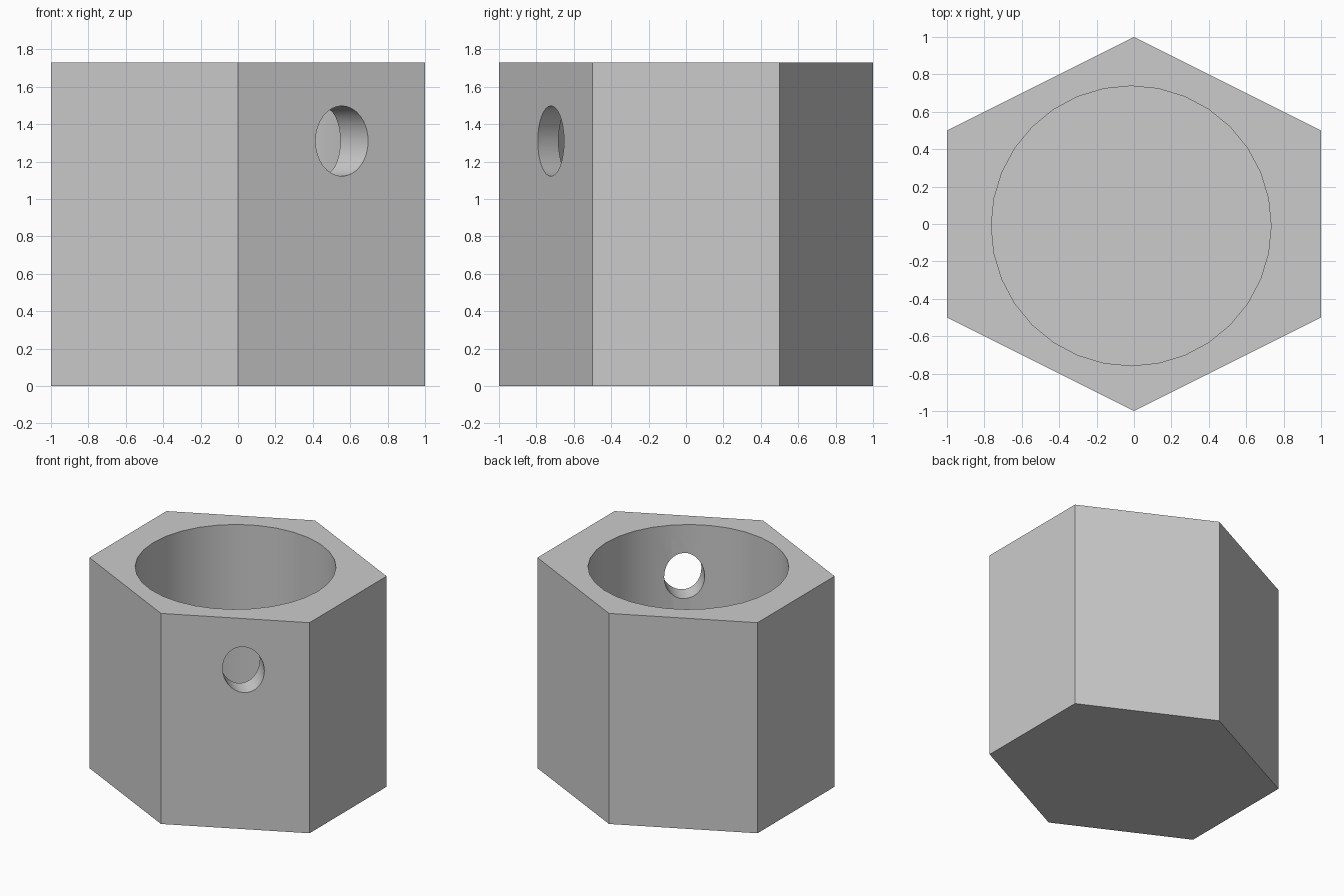
import bpy
import math

cube = bpy.data.objects.get("Cube")
if cube:
    bpy.data.objects.remove(cube, do_unlink=True)

HEIGHT = 1.73
FLOOR = 0.2


def prism(name, sides, size, location, rotation=(0, 0, 0)):
    """Closed prism with half-widths size.x, size.y and full length size.z."""
    bpy.ops.mesh.primitive_cylinder_add(
        vertices=sides, radius=1, depth=1, location=location, rotation=rotation)
    obj = bpy.context.object
    obj.name = name
    obj.scale = size
    return obj


def cut(body, cutter):
    """Subtract the cutter and discard it."""
    mod = body.modifiers.new(cutter.name, 'BOOLEAN')
    mod.operation = 'DIFFERENCE'
    mod.solver = 'EXACT'
    mod.object = cutter
    cutter.hide_render = True
    bpy.context.view_layer.objects.active = body
    bpy.ops.object.modifier_apply(modifier=mod.name)
    bpy.data.objects.remove(cutter, do_unlink=True)


# Hexagonal body, stretched to equal width and depth
body = prism("hexagonal_cup", 6,
             (1 / math.cos(math.radians(30)), 1, HEIGHT), (0, 0, HEIGHT / 2))

# Round blind bore, open at the top
cut(body, prism("bore_cutter", 32, (0.748, 0.748, 2),
                (-0.015, -0.01, FLOOR + 1)))

# Oval side hole, angled through the front left wall
cut(body, prism("side_hole_cutter", 32, (0.15, 0.188, 0.8),
                (0.555, -0.722, 1.31),
                (math.radians(90), 0, math.radians(44))))

# Plain grey material
grey = bpy.data.materials.new("plain grey")
grey.use_nodes = True
color = (0.6, 0.6, 0.6, 1)
grey.diffuse_color = color
grey.node_tree.nodes["Principled BSDF"].inputs["Base Color"].default_value = color
body.data.materials.clear()
body.data.materials.append(grey)

# Smooth round walls, crisp edges
bpy.ops.object.select_all(action='DESELECT')
body.select_set(True)
bpy.context.view_layer.objects.active = body
bpy.ops.object.transform_apply(location=True, rotation=True, scale=True)
bpy.ops.object.shade_smooth_by_angle(angle=math.radians(30))
